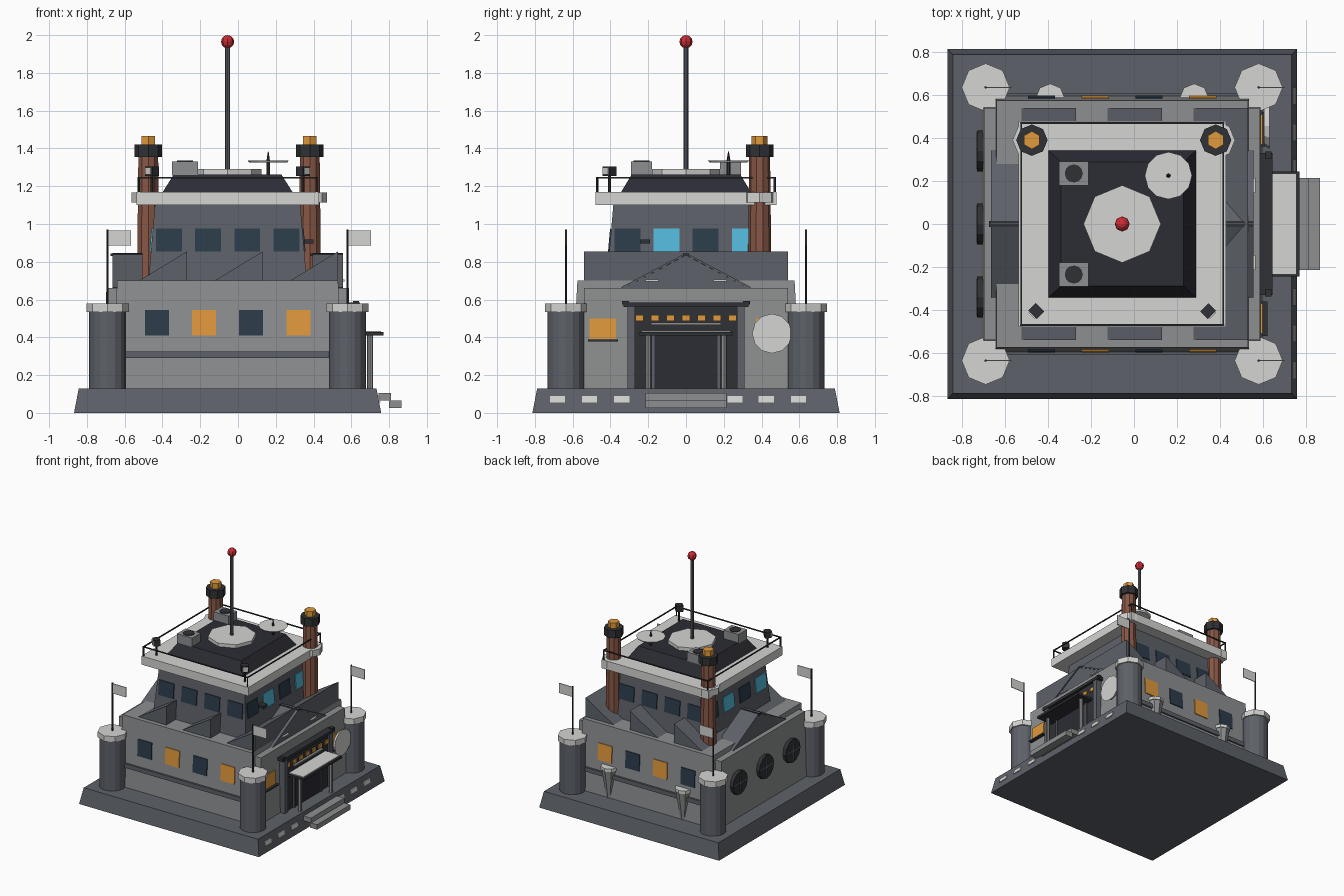
import bpy, bmesh, math
from mathutils import Matrix, Vector

cube = bpy.data.objects.get("Cube")
if cube:
    bpy.data.objects.remove(cube)

CX = -0.055  # building axis


def material(name, *rgb):
    m = bpy.data.materials.new(name)
    m.use_nodes = True
    m.diffuse_color = (*rgb, 1)
    bsdf = next(n for n in m.node_tree.nodes if n.type == 'BSDF_PRINCIPLED')
    bsdf.inputs["Base Color"].default_value = (*rgb, 1)
    return m


WALL = material("wall grey", 0.27, 0.275, 0.28)
SLATE = material("slate grey", 0.11, 0.12, 0.14)
WHITE = material("trim white", 0.66, 0.66, 0.65)
ROOF = material("roof black", 0.025, 0.025, 0.035)
METAL = material("dark metal", 0.03, 0.031, 0.036)
NAVY = material("window navy", 0.025, 0.045, 0.07)
CYAN = material("window cyan", 0.09, 0.5, 0.72)
AMBER = material("amber", 0.75, 0.32, 0.045)
BRICK = material("brick", 0.24, 0.095, 0.06)
RED = material("beacon red", 0.6, 0.025, 0.035)


def finish(name, bm, mat, matrix=Matrix()):
    bmesh.ops.recalc_face_normals(bm, faces=bm.faces)
    me = bpy.data.meshes.new(name)
    bm.to_mesh(me)
    bm.free()
    me.materials.append(mat)
    ob = bpy.data.objects.new(name, me)
    ob.matrix_world = matrix
    bpy.context.collection.objects.link(ob)
    return ob


def block(name, center, size, mat, matrix=Matrix()):
    bm = bmesh.new()
    bmesh.ops.create_cube(bm, size=1)
    bmesh.ops.scale(bm, vec=size, verts=bm.verts)
    return finish(name, bm, mat, matrix @ Matrix.Translation(center))


def frustum(name, z0, z1, low, high, mat, cx=CX):
    """Tapered block given by half sizes at bottom and top."""
    bm = bmesh.new()
    bmesh.ops.create_cube(bm, size=2)
    for v in bm.verts:
        half, z = (high, z1) if v.co.z > 0 else (low, z0)
        v.co = (cx + v.co.x * half[0], v.co.y * half[1], z)
    return finish(name, bm, mat)


def column(name, x, y, z0, z1, r0, mat, r1=None, sides=8, matrix=Matrix()):
    bm = bmesh.new()
    bmesh.ops.create_cone(bm, cap_ends=True, segments=sides, radius1=r0,
                          radius2=r0 if r1 is None else r1, depth=z1 - z0)
    return finish(name, bm, mat, matrix @ Matrix.Translation((x, y, (z0 + z1) / 2)))


def prism(name, points, direction, mat):
    bm = bmesh.new()
    face = bm.faces.new([bm.verts.new(p) for p in points])
    out = bmesh.ops.extrude_face_region(bm, geom=[face])["geom"]
    bmesh.ops.translate(bm, vec=direction,
                        verts=[g for g in out if isinstance(g, bmesh.types.BMVert)])
    return finish(name, bm, mat)


def side(quarter):
    """Frame of a wall: local x along the wall, local -y outward."""
    return Matrix.Translation((CX, 0, 0)) @ Matrix.Rotation(quarter * math.pi / 2, 4, 'Z')


def plate(name, quarter, along, dist, z, w, h, mat, tilt=0, thick=0.009):
    m = (side(quarter) @ Matrix.Translation((along, -dist, z))
         @ Matrix.Rotation(-math.radians(tilt), 4, 'X'))
    return block(name, (0, 0, 0), (w, thick, h), mat, m)


# Plinth and main building
frustum("plinth", 0, 0.13, (0.813, 0.813), (0.788, 0.788), SLATE)
frustum("long_hall", 0.13, 0.7, (0.61, 0.605), (0.585, 0.575), WALL)
frustum("cross_hall", 0.13, 0.66, (0.655, 0.545), (0.642, 0.54), WALL)
for q in (0, 2):
    block("wall_band", (0, -0.6, 0.308), (1.15, 0.02, 0.035), SLATE, side(q))

# Sawtooth roof and side gables
for x in (-0.54, -0.14, 0.26):
    prism("sawtooth_roof", [(x, -0.54, 0.69), (x + 0.27, -0.54, 0.69),
                            (x + 0.27, -0.54, 0.855)], (0, 1.08, 0), SLATE)
for x in (-0.66, 0.4):
    prism("side_gable", [(x, -0.33, 0.66), (x, 0.33, 0.66), (x, 0, 0.835)],
          (0.15, 0, 0), SLATE)
    block("gable_ridge", (x + 0.07, 0, 0.838), (0.17, 0.03, 0.014), METAL)
    for s in (-1, 1):
        prism("gable_edge", [(x - 0.005, s * 0.33, 0.66), (x - 0.005, 0, 0.836),
                             (x - 0.005, 0, 0.847), (x - 0.005, s * 0.345, 0.665)],
              (0.16, 0, 0), SLATE)
for y in (-0.18, 0.18):
    block("gable_lamp", (0.555, y, 0.7), (0.02, 0.07, 0.01), WHITE)

# Corner towers with flags
for x in (CX - 0.635, CX + 0.635):
    for y in (-0.635, 0.635):
        column("tower", x, y, 0.13, 0.54, 0.098, SLATE, sides=16)
        column("tower_cap", x, y, 0.535, 0.58, 0.112, WHITE, sides=8)
        column("flag_pole", x, y, 0.58, 0.97, 0.006, METAL, sides=6)
        block("flag", (x + 0.063, y, 0.925), (0.12, 0.006, 0.08), WHITE)

# Lower windows, front and back
for q, colours in ((0, (NAVY, AMBER)), (2, (AMBER, NAVY))):
    for i in range(4):
        plate("hall_window", q, -0.375 + 0.25 * i, 0.589, 0.478, 0.127, 0.135,
              colours[i % 2], 3)

# Control room with its band of windows
frustum("control_room", 0.69, 1.11, (0.42, 0.42), (0.384, 0.384), SLATE)
for q in range(4):
    for i in range(4):
        plate("control_window", q, -0.31 + 0.207 * i, 0.403, 0.915, 0.137, 0.12,
              CYAN if q % 2 and i % 2 else NAVY, 5)
block("wall_camera", (0.37, -0.215, 0.908), (0.06, 0.05, 0.022), METAL)

# Roof slab, dark roof and rail
frustum("roof_slab", 1.1, 1.17, (0.483, 0.478), (0.483, 0.478), WHITE)
frustum("dark_roof", 1.17, 1.262, (0.343, 0.343), (0.285, 0.288), ROOF)
for q in range(4):
    block("rail", (0, -0.47, 1.245), (0.94, 0.008, 0.008), METAL, side(q))
    column("rail_post", -0.47, -0.47, 1.17, 1.25, 0.006, METAL, sides=6, matrix=side(q))

# Mast, beacon and rooftop gear
column("mast_base", CX, 0, 1.26, 1.29, 0.18, WHITE)
column("mast", CX, 0, 1.28, 1.95, 0.013, SLATE, sides=8)
bm = bmesh.new()
bmesh.ops.create_uvsphere(bm, u_segments=8, v_segments=6, radius=0.035)
finish("beacon", bm, RED, Matrix.Translation((CX, 0, 1.965)))
for y in (-0.235, 0.235):
    block("vent_box", (-0.28, y, 1.293), (0.138, 0.11, 0.075), WALL)
    column("vent_fan", -0.28, y, 1.33, 1.336, 0.042, METAL, sides=12)
column("dish_stand", 0.16, 0.225, 1.25, 1.33, 0.01, METAL, sides=6)
column("roof_dish", 0.16, 0.225, 1.325, 1.337, 0.1, WHITE, 0.11, sides=12)
column("dish_spike", 0.16, 0.225, 1.337, 1.385, 0.01, METAL, 0.002, sides=6)

# Floodlights on the front corners of the slab
for s in (-1, 1):
    m = (Matrix.Translation((CX + s * 0.4, -0.405, 0))
         @ Matrix.Rotation(s * math.pi / 4, 4, 'Z'))
    column("flood_post", 0, 0, 1.17, 1.27, 0.008, METAL, sides=6, matrix=m)
    block("floodlight", (0, 0, 1.28), (0.055, 0.05, 0.05), METAL, m)
    block("flood_lens", (0, -0.027, 1.28), (0.04, 0.008, 0.036), WHITE, m)

# Chimneys
for x in (CX - 0.42, CX + 0.435):
    column("chimney", x, 0.39, 0.67, 1.37, 0.063, BRICK, 0.055, sides=10)
    column("chimney_collar", x, 0.39, 1.115, 1.168, 0.09, WHITE)
    column("chimney_cap", x, 0.39, 1.355, 1.42, 0.073, METAL)
    column("chimney_glow", x, 0.39, 1.41, 1.465, 0.042, AMBER, sides=6)

# Entrance
east = side(1)
block("portal", (0, -0.66, 0.355), (0.6, 0.04, 0.45), METAL, east)
block("door", (0, -0.682, 0.27), (0.34, 0.008, 0.28), ROOF, east)
block("portal_lintel", (0, -0.67, 0.572), (0.66, 0.06, 0.024), METAL, east)
for s in (-1, 1):
    block("portal_pillar", (s * 0.29, -0.665, 0.345), (0.04, 0.06, 0.43), SLATE, east)
    block("lintel_lamp", (s * 0.32, -0.68, 0.583), (0.035, 0.03, 0.02), METAL, east)
    column("canopy_post", s * 0.2, -0.755, 0.13, 0.41, 0.016, WALL, matrix=east)
    block("door_jamb", (s * 0.175, -0.684, 0.27), (0.016, 0.016, 0.28), SLATE, east)
for i in range(7):
    plate("sign_light", 1, -0.246 + 0.082 * i, 0.684, 0.502, 0.044, 0.032, AMBER)
block("canopy", (0, -0.75, 0.418), (0.49, 0.15, 0.018), METAL, east)
block("canopy_top", (0, -0.746, 0.43), (0.47, 0.13, 0.008), WHITE, east)
block("sign_bar", (0, -0.69, 0.472), (0.37, 0.02, 0.012), WALL, east)
for x, z in ((0.778, 0.085), (0.833, 0.045)):
    block("step", (x, 0, z), (0.066, 0.43, 0.04), WALL)
for y in (-0.68, -0.51, -0.34, 0.26, 0.425, 0.595):
    plate("plinth_light", 1, y, 0.801, 0.072, 0.08, 0.034, WHITE, 11)

# Side windows and wall dish beside the entrance
for y in (-0.44, 0.44):
    plate("side_window", 1, y, 0.65, 0.445, 0.14, 0.11, AMBER, 1.5)
    block("window_sill", (y, -0.66, 0.383), (0.16, 0.03, 0.012), METAL, east)
lay = Matrix.Rotation(math.pi / 2, 4, 'X')
column("wall_dish", 0.455, 0.42, 0.66, 0.685, 0.09, WHITE, 0.105, sides=12, matrix=east @ lay)

# Round fans on the far side
west = side(3)
for y in (-0.34, 0, 0.34):
    column("wall_fan", y, 0.42, 0.63, 0.675, 0.095, METAL, sides=12, matrix=west @ lay)
    for w, h in ((0.17, 0.014), (0.014, 0.17)):
        block("fan_spoke", (y, -0.677, 0.42), (w, 0.008, h), SLATE, west)

# Funnels on the back wall
for x in (-0.39, 0.28):
    column("funnel", x, 0.585, 0.13, 0.36, 0.025, WALL, 0.062)
    column("funnel_rim", x, 0.585, 0.36, 0.385, 0.068, WHITE)
